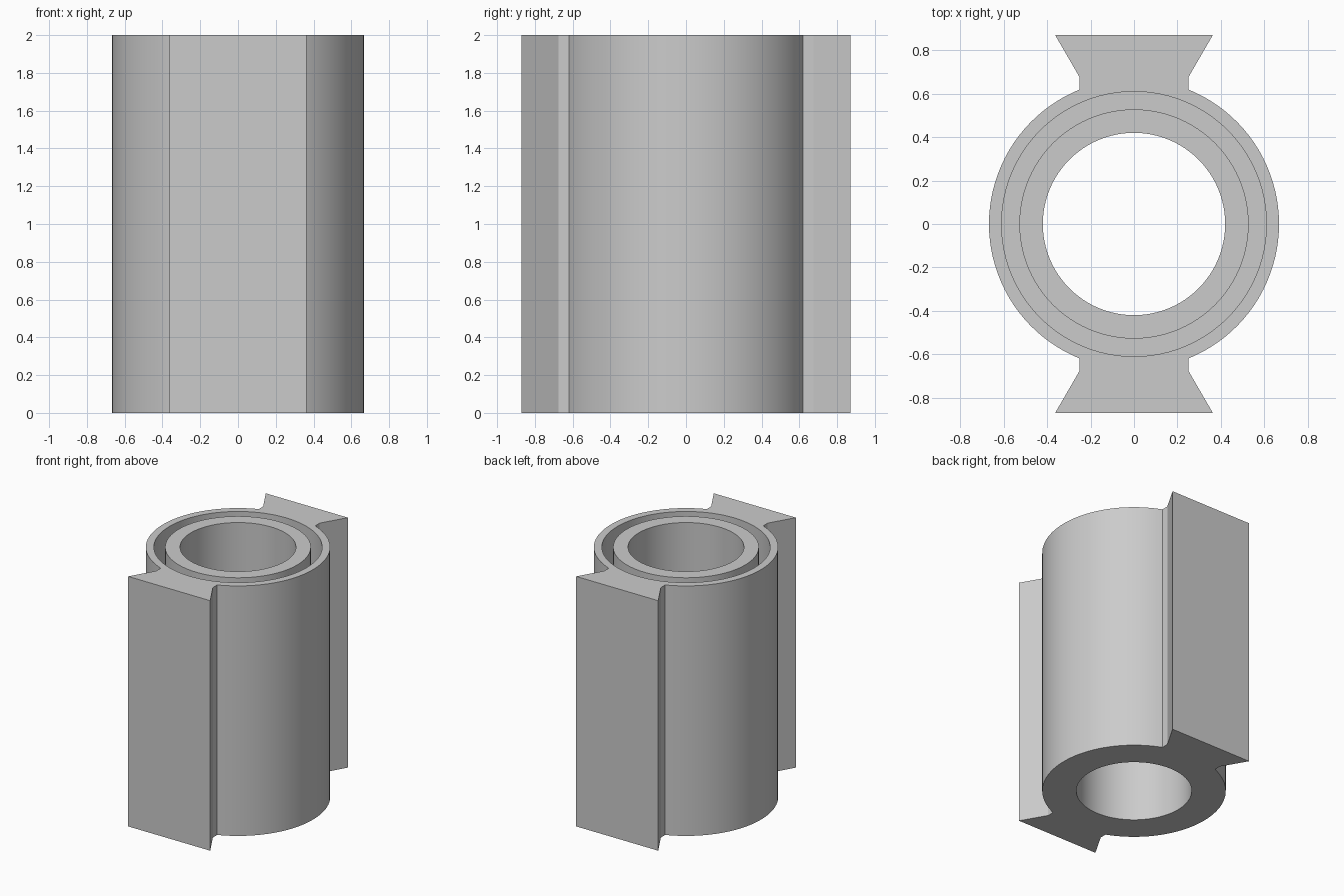
import bpy, bmesh
from math import sin, cos, pi, asin
from mathutils import Vector

default = bpy.data.objects.get("Cube")
if default:
    bpy.data.objects.remove(default)

HEIGHT = 2.0
GROOVE_FLOOR = 0.2
R_OUTER, R_GROOVE_OUT, R_GROOVE_IN, R_BORE = 0.668, 0.61, 0.528, 0.42
NECK_X, NECK_Y = 0.25, 0.675
RAIL_X, RAIL_Y = 0.363, 0.87
SEGMENTS = 96


def circle(radius):
    return [(radius * cos(2 * pi * i / SEGMENTS), radius * sin(2 * pi * i / SEGMENTS))
            for i in range(SEGMENTS)]


def body_outline():
    """Round barrel with a flared dovetail rail at back and front."""
    limit = pi / 2 - asin(NECK_X / R_OUTER)
    steps = 40
    half = []
    for i in range(steps + 1):
        a = -limit + 2 * limit * i / steps
        half.append((R_OUTER * cos(a), R_OUTER * sin(a)))
    half += [(NECK_X, NECK_Y), (RAIL_X, RAIL_Y), (-RAIL_X, RAIL_Y), (-NECK_X, NECK_Y)]
    return half + [(-x, -y) for x, y in half]


bm = bmesh.new()


def loop(points, z):
    verts = [bm.verts.new((x, y, z)) for x, y in points]
    edges = [bm.edges.new((v, verts[i - 1])) for i, v in enumerate(verts)]
    return verts, edges


def wall(points, z_low, z_high):
    """Vertical wall; returns its lower and upper edge loops."""
    low, low_edges = loop(points, z_low)
    high, high_edges = loop(points, z_high)
    for i in range(len(points)):
        bm.faces.new((low[i - 1], low[i], high[i], high[i - 1]))
    return low_edges, high_edges


def cap(edges, direction):
    bmesh.ops.triangle_fill(bm, use_beauty=True, edges=edges, normal=Vector((0, 0, direction)))


# Walls of the barrel, the ring groove and the bore
body_low, body_high = wall(body_outline(), 0, HEIGHT)
out_low, out_high = wall(circle(R_GROOVE_OUT), GROOVE_FLOOR, HEIGHT)
in_low, in_high = wall(circle(R_GROOVE_IN), GROOVE_FLOOR, HEIGHT)
bore_low, bore_high = wall(circle(R_BORE), 0, HEIGHT)

# Flat rims, groove floor and underside
cap(body_high + out_high, 1)
cap(in_high + bore_high, 1)
cap(out_low + in_low, 1)
cap(body_low + bore_low, -1)
bmesh.ops.recalc_face_normals(bm, faces=bm.faces[:])

mesh = bpy.data.meshes.new("railed_double_tube")
bm.to_mesh(mesh)
bm.free()

# Plain grey material
grey = bpy.data.materials.new("light_grey")
grey.use_nodes = True
grey.diffuse_color = (0.6, 0.6, 0.6, 1)
grey.node_tree.nodes["Principled BSDF"].inputs["Base Color"].default_value = (0.6, 0.6, 0.6, 1)
mesh.materials.append(grey)

tube = bpy.data.objects.new("railed_double_tube", mesh)
bpy.context.collection.objects.link(tube)
bpy.ops.object.select_all(action='DESELECT')
tube.select_set(True)
bpy.context.view_layer.objects.active = tube
bpy.ops.object.shade_smooth_by_angle(angle=pi / 9)
